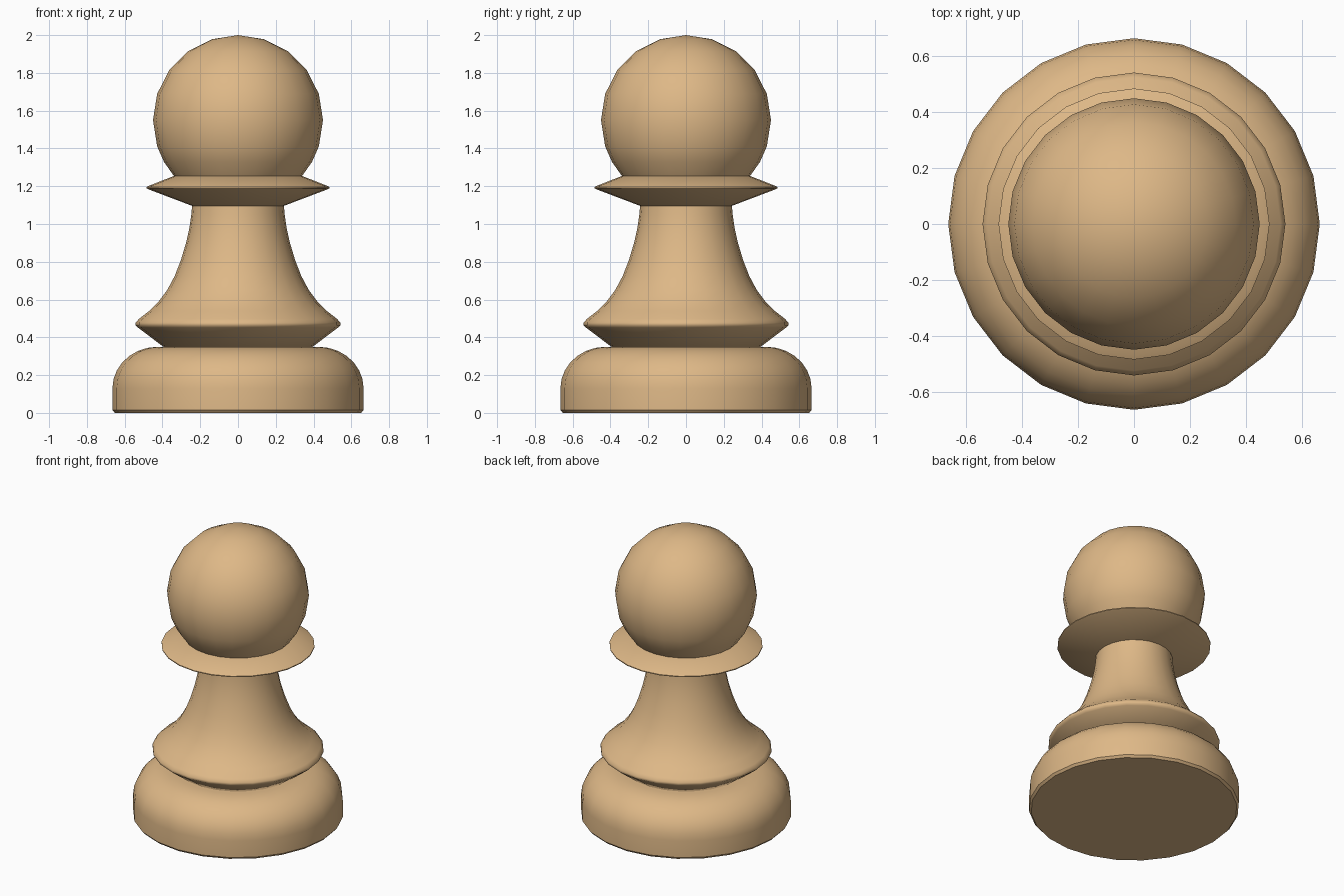
import bpy, bmesh, math

if "Cube" in bpy.data.objects:
    bpy.data.objects.remove(bpy.data.objects["Cube"])

SEGMENTS = 24

wood = bpy.data.materials.new("light_wood")
wood.diffuse_color = (0.73, 0.479, 0.242, 1.0)
wood.use_nodes = True
wood.node_tree.nodes["Principled BSDF"].inputs["Base Color"].default_value = wood.diffuse_color


def arc(cr, cz, rr, rz, a0, a1, steps):
    """Points (radius, z) along an elliptical arc, angles in degrees."""
    pts = []
    for i in range(steps + 1):
        a = math.radians(a0 + (a1 - a0) * i / steps)
        pts.append((cr + rr * math.cos(a), cz + rz * math.sin(a)))
    return pts


def lathe(name, profile, angle=40):
    """Turn a bottom-to-top (radius, z) profile into a closed solid."""
    bm = bmesh.new()
    rings = []
    for r, z in profile:
        if r < 1e-5:
            rings.append([bm.verts.new((0, 0, z))])
        else:
            rings.append([bm.verts.new((r * math.cos(2 * math.pi * i / SEGMENTS),
                                        r * math.sin(2 * math.pi * i / SEGMENTS), z))
                          for i in range(SEGMENTS)])
    for lo, hi in zip(rings, rings[1:]):
        for i in range(SEGMENTS):
            j = (i + 1) % SEGMENTS
            if len(hi) == 1:
                bm.faces.new((lo[i], lo[j], hi[0]))
            else:
                bm.faces.new((lo[i], lo[j], hi[j], hi[i]))
    bm.faces.new(rings[0][::-1])
    if len(rings[-1]) > 1:
        bm.faces.new(rings[-1])
    mesh = bpy.data.meshes.new(name)
    bm.to_mesh(mesh)
    bm.free()
    mesh.materials.append(wood)
    obj = bpy.data.objects.new(name, mesh)
    bpy.context.collection.objects.link(obj)
    bpy.ops.object.select_all(action='DESELECT')
    obj.select_set(True)
    bpy.context.view_layer.objects.active = obj
    bpy.ops.object.shade_smooth_by_angle(angle=math.radians(angle))
    return obj


# Rounded foot with a small bevel underneath
lathe("base", [(0.652, 0), (0.665, 0.015)]
      + arc(0.425, 0.13, 0.24, 0.22, 0, 90, 7))

# Flared waist: lower rim, then concave sweep up to the neck
lathe("stem", [(0.395, 0.35), (0.53, 0.452), (0.542, 0.463), (0.542, 0.477),
               (0.525, 0.497), (0.47, 0.54), (0.42, 0.59), (0.375, 0.65),
               (0.335, 0.725), (0.302, 0.81), (0.275, 0.90), (0.257, 0.98),
               (0.247, 1.05), (0.243, 1.10)], 50)

# Thin disc collar under the head
lathe("collar", [(0.24, 1.095), (0.47, 1.182), (0.485, 1.189),
                 (0.485, 1.195), (0.47, 1.203), (0.338, 1.255)], 60)

# Ball head, cut off where it meets the collar
head = arc(0, 1.55, 0.45, 0.45, -41, -18, 2)[:-1] + arc(0, 1.55, 0.45, 0.45, -18, 90, 6)
lathe("head", head)
